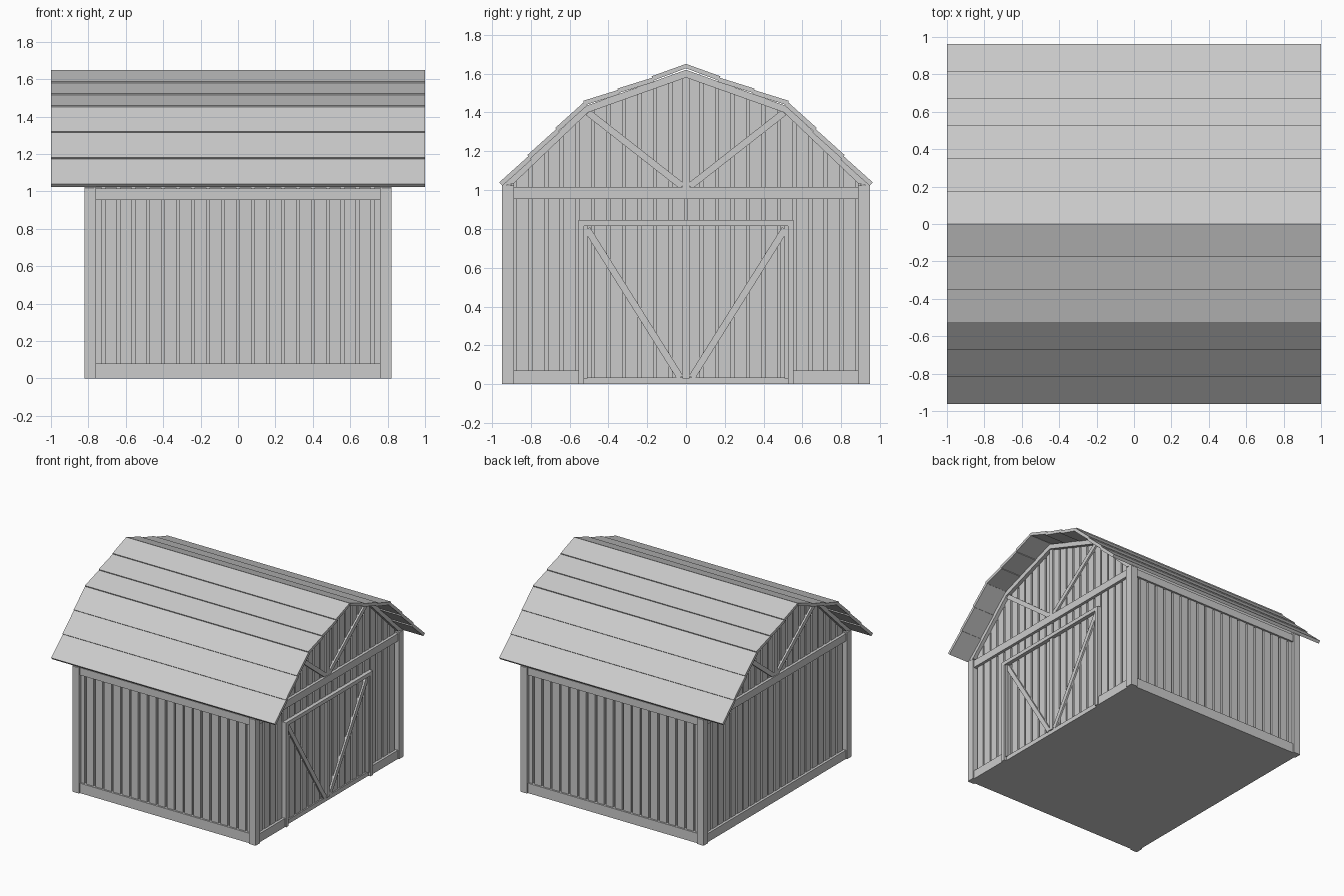
import bpy, bmesh
from mathutils import Vector

if "Cube" in bpy.data.objects:
    bpy.data.objects.remove(bpy.data.objects["Cube"])

PITCH, GAP = 0.08, 0.008          # wall plank spacing and half gap
ROOF = [(0, 1.65), (0.53, 1.46), (0.962, 1.04)]   # outer roof line (y, z)
UNDER = [(0, 1.62), (0.52, 1.432), (0.95, 1.018)]  # roof underside
RAKE = [(0, 1.58), (0.505, 1.40), (0.887, 1.035)]  # lower edge of gable trim


def build(name, prisms):
    """One object from (profile in yz, x0, x1) prisms."""
    bm = bmesh.new()
    for pts, x0, x1 in prisms:
        a = [bm.verts.new((x0, y, z)) for y, z in pts]
        b = [bm.verts.new((x1, y, z)) for y, z in pts]
        bm.faces.new(a)
        bm.faces.new(b[::-1])
        n = len(a)
        for i in range(n):
            bm.faces.new((a[i], b[i], b[(i + 1) % n], a[(i + 1) % n]))
    bmesh.ops.recalc_face_normals(bm, faces=bm.faces)
    me = bpy.data.meshes.new(name)
    bm.to_mesh(me)
    bm.free()
    ob = bpy.data.objects.new(name, me)
    bpy.context.collection.objects.link(ob)
    return ob


def rect(y0, y1, z0, z1):
    return [(y0, z0), (y1, z0), (y1, z1), (y0, z1)]


def flip(pts):
    return [(-y, z) for y, z in pts]


def both(pts):
    return [pts, flip(pts)]


def strut(a, b, w):
    a, b = Vector(a), Vector(b)
    d = (b - a).normalized()
    n = Vector((-d.y, d.x)) * w / 2
    return [tuple(a + n), tuple(b + n), tuple(b - n), tuple(a - n)]


def height(y, line):
    y = abs(y)
    (a, za), (b, zb) = line[:2] if y <= line[1][0] else line[1:]
    return za + (zb - za) * (y - a) / (b - a)


def ends(profiles, x0, x1):
    """Repeat profiles on the +x and -x ends."""
    return [(p, s * x0, s * x1) for p in profiles for s in (1, -1)]


# solid core of the barn
side = [(0.905, 0), (0.905, height(0.905, UNDER)), UNDER[1]]
build("barn_core", [(side + [UNDER[0]] + flip(side)[::-1], -0.775, 0.775)])

# vertical planks on the long walls
planks = []
for i in range(-10, 10):
    x0 = max(i * PITCH + GAP, -0.77)
    x1 = min((i + 1) * PITCH - GAP, 0.77)
    for p in both(rect(0.9, 0.922, 0, 1.02)):
        planks.append((p, x0, x1))
build("side_wall_planks", planks)

# vertical planks on the gable ends, cut to the roof line
gable = []
for i in range(12):
    y0, y1 = i * PITCH + GAP, min((i + 1) * PITCH - GAP, 0.9)
    if y0 >= y1:
        continue
    top = [(y1, height(y1, UNDER))]
    if y0 < UNDER[1][0] < y1:
        top.append(UNDER[1])
    top.append((y0, height(y0, UNDER)))
    gable += both([(y0, 0), (y1, 0)] + top)
build("gable_planks", ends(gable, 0.77, 0.79))

# corner posts
build("corner_posts", ends(both(rect(0.887, 0.947, 0, 1.025)), 0.76, 0.82))

# base boards and top boards of the long walls
build("side_wall_trim",
      [(p, -0.77, 0.77) for r in (rect(0.9, 0.936, 0, 0.08), rect(0.9, 0.936, 0.955, 1.015))
       for p in both(r)])

# gable trim: tie beam, king post, rake boards and braces
build("tie_beams", ends([rect(-0.89, 0.89, 0.955, 1.015)], 0.77, 0.812))
build("king_posts", ends([rect(-0.018, 0.018, 1.01, 1.60)], 0.77, 0.806))
rakes = [[UNDER[i], UNDER[i + 1], RAKE[i + 1], RAKE[i]] for i in (0, 1)]
build("rake_boards", ends([p for r in rakes for p in both(r)], 0.77, 0.818))
build("gable_braces", ends(both(strut((0.02, 1.02), (0.505, 1.40), 0.035)), 0.77, 0.804))

# base boards of the gable ends
build("back_end_base", [(rect(-0.89, 0.89, 0, 0.07), -0.81, -0.77)])
build("door_end_base", [(p, 0.77, 0.81) for p in both(rect(0.55, 0.89, 0, 0.07))])

# double door: frame, sill, centre stile, stiles and diagonal braces
frame = both(rect(0.525, 0.555, 0, 0.845)) + [rect(-0.525, 0.525, 0.815, 0.845)]
build("door_frame", [(p, 0.77, 0.82) for p in frame])
build("door_sill", [(rect(-0.53, 0.53, 0, 0.035), 0.77, 0.80)])
build("door_stiles", [(p, 0.77, 0.808) for p in
                      both(rect(0.508, 0.528, 0.03, 0.82)) + [rect(-0.018, 0.018, 0.03, 0.82)]])
build("door_braces", [(p, 0.77, 0.804) for p in both(strut((0.03, 0.035), (0.51, 0.80), 0.035))])

# overlapping roof planks, three per slope
roof = []
for a, b in zip(ROOF, ROOF[1:]):
    a, b = Vector(a), Vector(b)
    n = Vector((a.y - b.y, b.x - a.x)).normalized()
    for k in range(3):
        p = a.lerp(b, k / 3) - n * (0.0 if k == 0 and a.x == 0 else 0.008)
        q = a.lerp(b, (k + 1) / 3)
        quad = [(max(v.x, 0.001), v.y) for v in (p, q, q - n * 0.024, p - n * 0.024)]
        roof += both(quad)
build("roof_planks", [(p, -1, 1) for p in roof])
